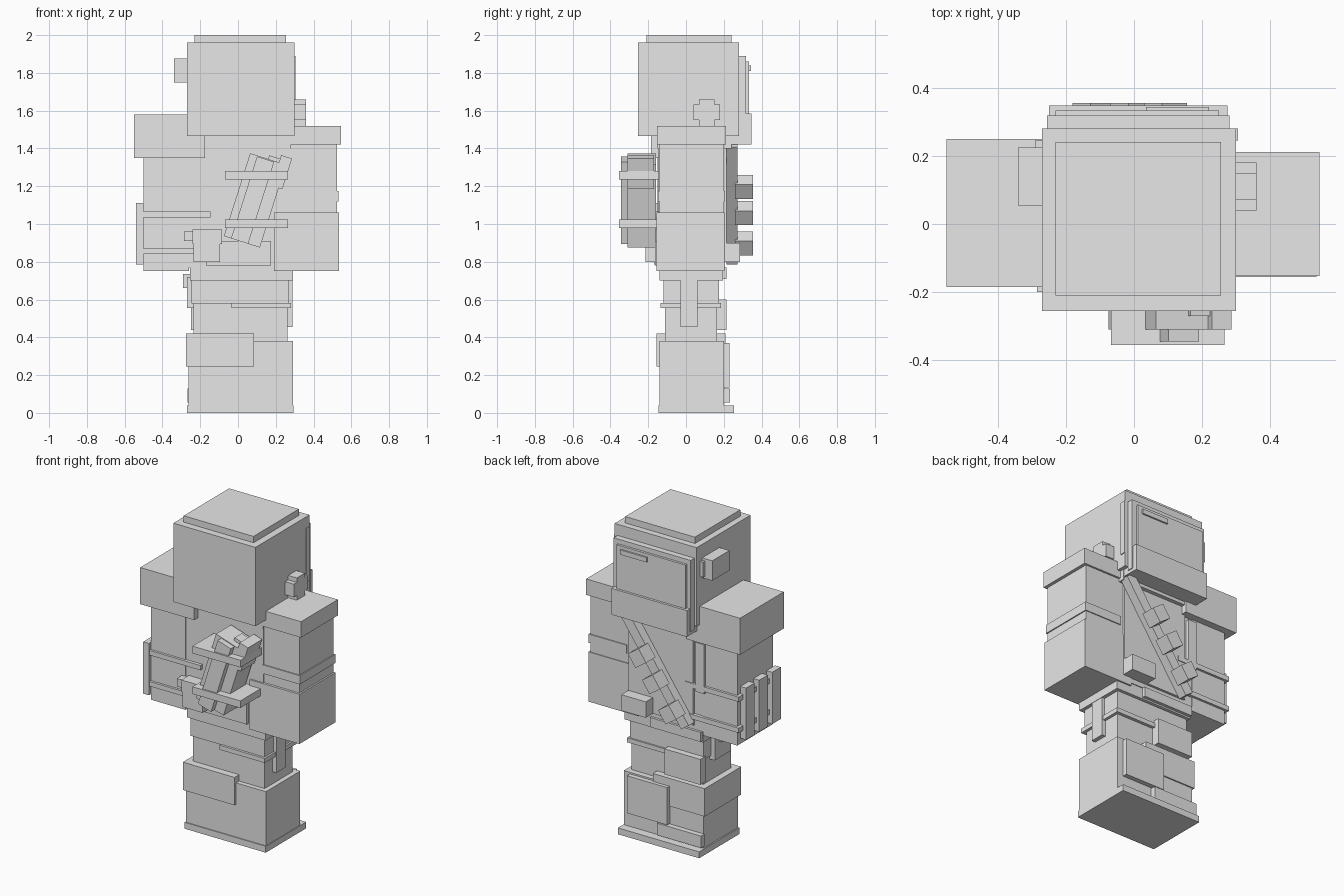
import bpy, bmesh, math
from mathutils import Matrix, Vector

grey = bpy.data.materials.new("plain_grey")
grey.diffuse_color = (0.8, 0.8, 0.8, 1)


def boxes(name, *parts):
    """One object from boxes (x0, x1, y0, y1, z0, z1)."""
    bm = bmesh.new()
    for x0, x1, y0, y1, z0, z1 in parts:
        m = Matrix.Translation(((x0 + x1) / 2, (y0 + y1) / 2, (z0 + z1) / 2))
        bmesh.ops.create_cube(bm, size=1, matrix=m @ Matrix.Diagonal((x1 - x0, y1 - y0, z1 - z0, 1)))
    me = bpy.data.meshes.new(name)
    bm.to_mesh(me)
    bm.free()
    me.materials.append(grey)
    ob = bpy.data.objects.new(name, me)
    bpy.context.collection.objects.link(ob)
    return ob


def tilted(name, x, z, degrees, *parts):
    """Boxes around a local origin, leaned toward +x and placed at x, z."""
    ob = boxes(name, *parts)
    ob.location = (x, 0, z)
    ob.rotation_euler.y = math.radians(degrees)
    return ob


# Head
boxes("head", (-.27, .30, -.255, .28, 1.465, 1.96))
boxes("head_cap", (-.23, .255, -.21, .24, 1.96, 2.0))
boxes("neck", (-.25, .28, -.15, .24, 1.40, 1.465))
boxes("face_frame", (-.255, .28, .28, .318, 1.44, 1.89))
boxes("head_side_strip", (.30, .305, .245, .28, 1.55, 1.89))
boxes("visor", (-.23, .25, .318, .333, 1.585, 1.86))
boxes("visor_slot", (.035, .22, .333, .343, 1.81, 1.84))
boxes("jaw_plate", (-.25, .275, .24, .348, 1.42, 1.585))
boxes("left_ear", (-.34, -.27, .055, .225, 1.75, 1.875), (-.29, -.27, .055, .245, 1.765, 1.86))
boxes("right_ear", (.30, .36, .07, .15, 1.52, 1.66), (.30, .36, .04, .18, 1.55, 1.632))

# Torso and waist
boxes("torso", (-.28, .28, -.145, .20, .77, 1.40))
boxes("back_panel", (-.20, .25, .20, .215, .80, 1.40), (-.28, -.22, .20, .22, 1.02, 1.33))
boxes("front_flap", (-.17, .175, -.165, -.145, .78, .91))
boxes("waist", (-.255, .29, -.14, .195, .70, .78))
boxes("belt_back", (-.25, .10, .19, .215, .71, .77))
boxes("belt_pouch", (.08, .25, .20, .285, .80, .90))
boxes("hip_pouch", (-.235, -.095, -.215, -.145, .80, .90),
      (-.24, -.085, -.22, -.145, .895, .97), (-.285, -.23, -.20, -.145, .91, .96))

# Left arm
boxes("left_shoulder_pad", (-.55, -.175, -.185, .25, 1.35, 1.58))
boxes("left_arm", (-.50, -.26, -.15, .205, .75, 1.36))
boxes("left_arm_bands", *[(-.52, -.145, -.165, .22, z, z + .03) for z in (.84, 1.035)])
boxes("left_arm_bars", *[(-.54, -.50, y, y + .085, .785, 1.11) for y in (-.17, -.04, .09)])

# Right arm
boxes("right_shoulder_pad", (.27, .545, -.153, .212, 1.42, 1.52))
boxes("right_arm", (.27, .525, -.14, .20, 1.06, 1.42))
boxes("right_arm_band", (.27, .532, -.147, .206, 1.12, 1.175))
boxes("right_glove", (.19, .535, -.155, .205, .75, 1.062))

# Front carrier leaning toward +x, with two straps
tilted("carrier", .09, 1.125, 17.6,
       (-.10, .10, -.31, -.16, -.23, .23), (-.06, .035, -.345, -.16, -.23, .225),
       (.06, .12, -.31, -.17, .10, .27), (.0, .06, -.27, -.2, .1, .25))
boxes("carrier_straps", *[(-.068, .265, -.355, -.145, z, z + .045) for z in (.98, 1.235)])

# Diagonal back strap and its pouches
tilted("back_strap", .035, 1.115, 35, (-.032, .032, .215, .272, -.38, .38))
tilted("strap_pouches", .035, 1.115, 35,
       *[(-.045, .045, .26, .355, c - .046, c + .046) for c in (.10, -.07, -.265)])

# Legs
boxes("legs", (-.235, .262, -.11, .165, .36, .71))
boxes("upper_leg_wrap", (-.245, .268, -.12, .175, .58, .70))
boxes("leg_band", (-.035, .28, -.135, .185, .555, .583))
boxes("right_leg_strap", (.26, .288, -.03, .06, .455, .77))
boxes("left_leg_pouch", (-.27, -.235, -.06, .10, .555, .72), (-.292, -.255, -.03, .06, .66, .735))
boxes("back_leg_pocket", (-.25, .0, .16, .215, .44, .60))

# Boots
boxes("boots", (-.262, .292, -.14, .20, .03, .38))
boxes("boot_cuff", (-.275, .085, -.155, .208, .245, .42))
boxes("boot_back_plate", (-.03, .25, .20, .23, .135, .37))
boxes("heel_plate", (-.268, .04, .20, .233, .055, .13))
boxes("sole", (-.27, .295, -.146, .255, 0, .04))
